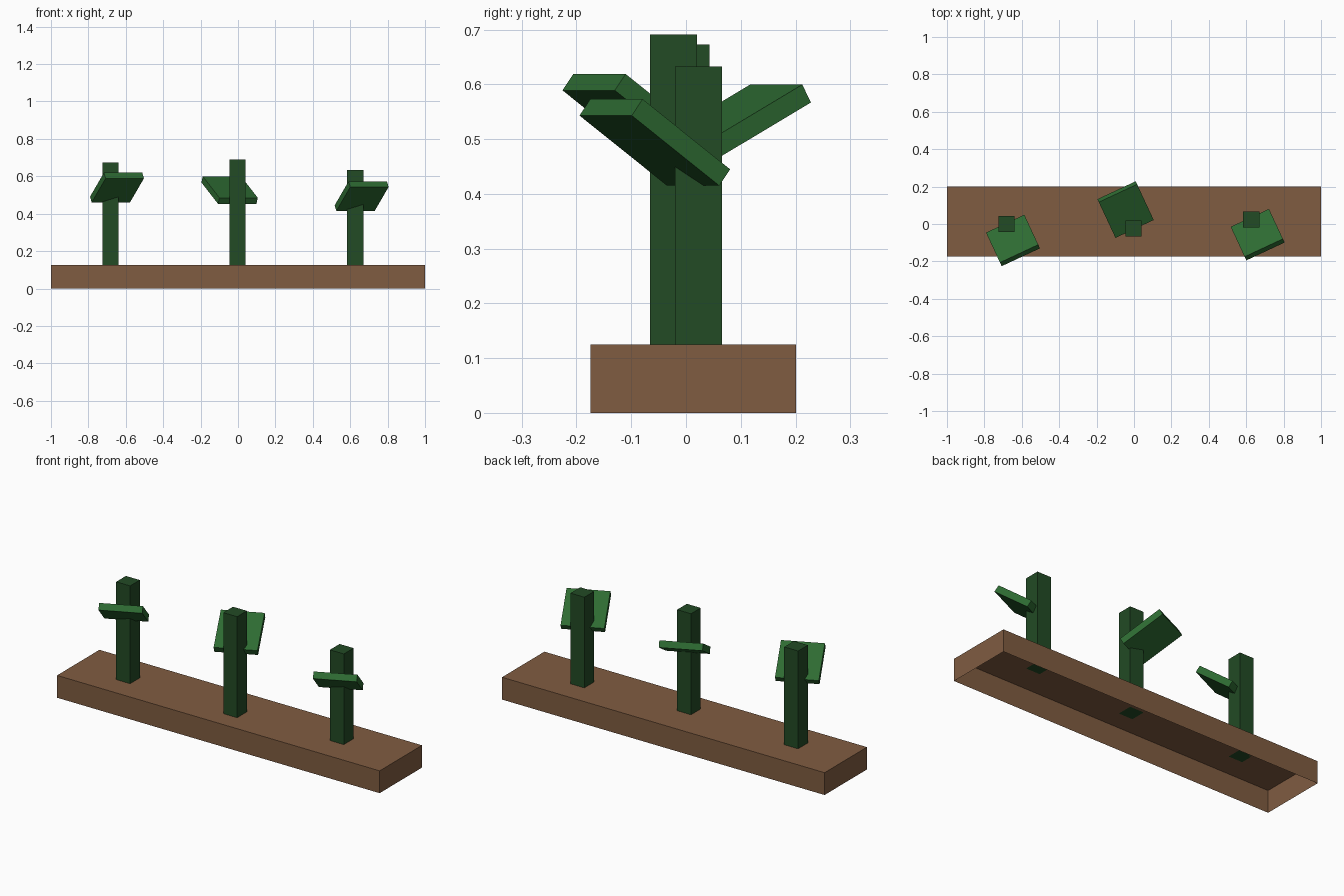
import bpy
import bmesh
from math import radians
from mathutils import Matrix, Vector

if "Cube" in bpy.data.objects:
    bpy.data.objects.remove(bpy.data.objects["Cube"], do_unlink=True)


def make_material(name, color):
    mat = bpy.data.materials.new(name)
    mat.use_nodes = True
    mat.diffuse_color = (*color, 1)
    mat.node_tree.nodes["Principled BSDF"].inputs["Base Color"].default_value = (*color, 1)
    return mat


brown = make_material("soil_brown", (0.216, 0.107, 0.053))
dark_green = make_material("stem_green", (0.016, 0.069, 0.018))
leaf_green = make_material("leaf_green", (0.027, 0.147, 0.032))


def make_box(name, size, center, mat, yaw=0, tilt=0, open_bottom=False):
    bm = bmesh.new()
    bmesh.ops.create_cube(bm, size=1, matrix=Matrix.Diagonal((*size, 1)))
    if open_bottom:
        under = [f for f in bm.faces if f.normal.z < -0.9]
        bmesh.ops.delete(bm, geom=under, context='FACES_ONLY')
    turn = Matrix.Rotation(radians(yaw), 4, 'Z') @ Matrix.Rotation(radians(tilt), 4, 'X')
    bm.transform(Matrix.Translation(Vector(center)) @ turn)
    mesh = bpy.data.meshes.new(name)
    bm.to_mesh(mesh)
    bm.free()
    mesh.materials.append(mat)
    obj = bpy.data.objects.new(name, mesh)
    bpy.context.collection.objects.link(obj)
    return obj


# Hollow planter bed, open underneath
BED_TOP = 0.125
make_box("soil_bed", (2, 0.375, BED_TOP), (0, 0.0135, BED_TOP / 2), brown, open_bottom=True)

# Sprouts: side, stem x, y, top, leaf centre, leaf length, leaf tilt
sprouts = [
    ("right", -0.682, 0.0, 0.673, (-0.647, -0.088, 0.54), 0.218, -36),
    ("middle", -0.002, -0.023, 0.691, (-0.045, 0.077, 0.526), 0.24, 28.5),
    ("left", 0.627, 0.023, 0.633, (0.661, -0.057, 0.494), 0.218, -36),
]
for side, x, y, top, leaf, length, tilt in sprouts:
    make_box(side + "_stem", (0.086, 0.086, top - BED_TOP),
             (x, y, (top + BED_TOP) / 2), dark_green)
    make_box(side + "_leaf", (0.226, length, 0.037), leaf, leaf_green, yaw=25, tilt=tilt)
